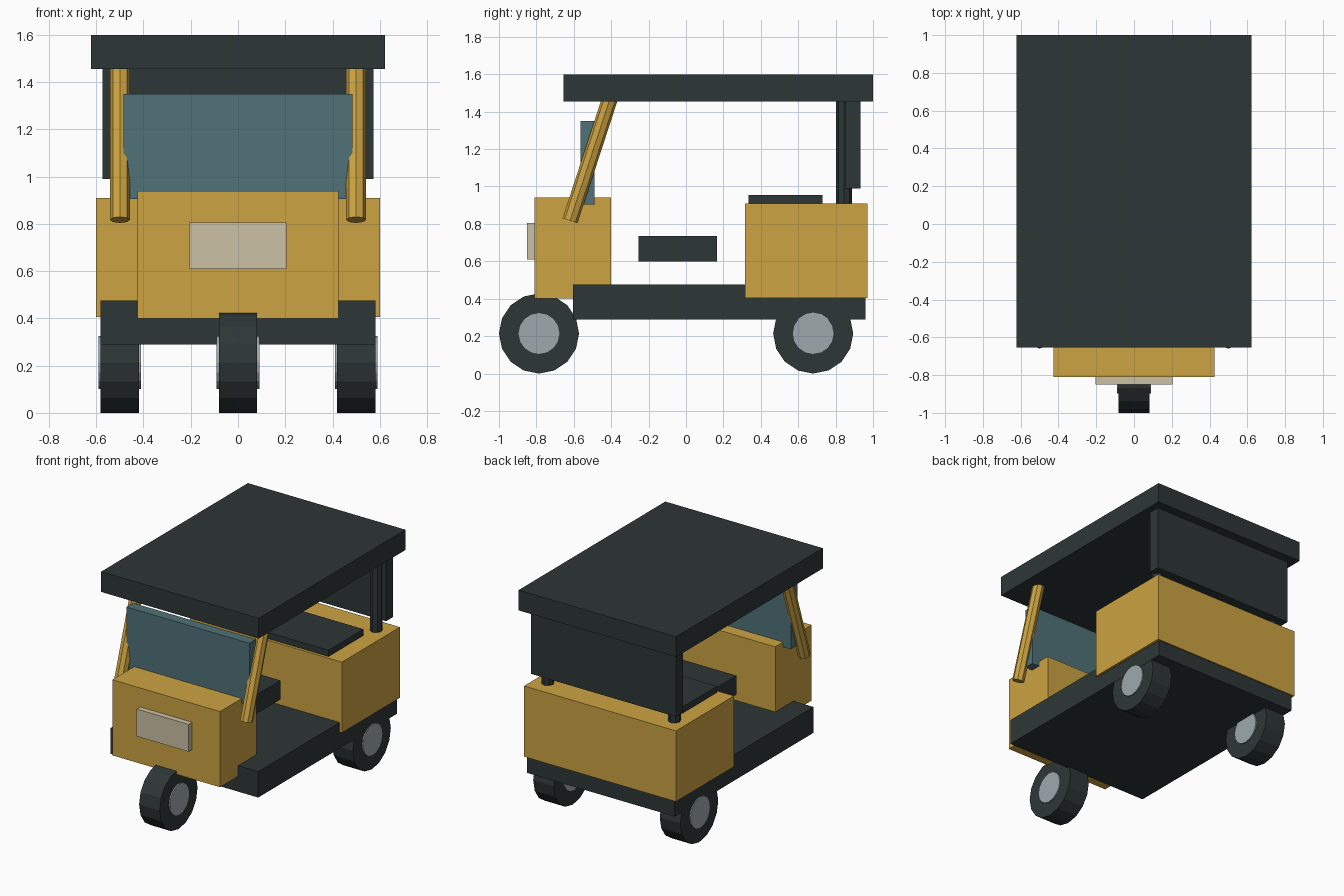
import bpy
import math
from mathutils import Vector

if "Cube" in bpy.data.objects:
    bpy.data.objects.remove(bpy.data.objects["Cube"], do_unlink=True)


def material(name, rgb):
    mat = bpy.data.materials.new(name)
    mat.use_nodes = True
    colour = (*rgb, 1)
    mat.diffuse_color = colour
    for node in mat.node_tree.nodes:
        if node.type == "BSDF_PRINCIPLED":
            node.inputs["Base Color"].default_value = colour
    return mat


yellow = material("yellow paint", (0.61, 0.366, 0.054))
charcoal = material("charcoal", (0.027, 0.037, 0.037))
glass = material("teal glass", (0.08, 0.168, 0.188))
cream = material("cream lamp", (0.597, 0.533, 0.376))
steel = material("grey steel", (0.342, 0.397, 0.423))


def finish(name, mat):
    obj = bpy.context.object
    obj.name = name
    obj.data.materials.append(mat)
    return obj


def box(name, mat, half_width, y0, y1, z0, z1):
    """Box centred on x, spanning the given y and z ranges."""
    bpy.ops.mesh.primitive_cube_add(size=1, location=(0, (y0 + y1) / 2, (z0 + z1) / 2))
    obj = finish(name, mat)
    obj.scale = (2 * half_width, y1 - y0, z1 - z0)
    bpy.ops.object.transform_apply(location=False, rotation=False, scale=True)


def rod(name, mat, start, end, radius, sides):
    """Flat-sided cylinder between two points."""
    start, end = Vector(start), Vector(end)
    axis = end - start
    bpy.ops.mesh.primitive_cylinder_add(vertices=sides, radius=radius, depth=axis.length,
                                        location=(start + end) / 2)
    obj = finish(name, mat)
    if abs(axis.x) > 0:
        obj.rotation_euler = (0, math.pi / 2, 0)
    else:
        obj.rotation_euler = (-math.atan2(axis.y, axis.z), 0, 0)


def wheel(name, x, y):
    radius = 0.214
    for part, mat, half, r in (("tyre", charcoal, 0.081, radius), ("hub", steel, 0.09, 0.112)):
        rod(f"{name}_{part}", mat, (x - half, y, radius), (x + half, y, radius), r, 16)


# Chassis and body
box("floor", charcoal, 0.583, -0.605, 0.96, 0.29, 0.475)
box("front_cowl", yellow, 0.425, -0.81, -0.40, 0.40, 0.94)
box("rear_body", yellow, 0.60, 0.315, 0.97, 0.405, 0.91)
box("headlamp_panel", cream, 0.205, -0.85, -0.80, 0.61, 0.805)
box("windscreen", glass, 0.485, -0.565, -0.49, 0.905, 1.35)

# Seats
box("driver_seat", charcoal, 0.22, -0.255, 0.165, 0.60, 0.735)
box("passenger_seat", charcoal, 0.48, 0.335, 0.73, 0.86, 0.955)

# Canopy
box("roof", charcoal, 0.622, -0.655, 1.0, 1.455, 1.60)
box("rear_curtain", charcoal, 0.573, 0.852, 0.933, 0.99, 1.46)

# Pillars and wheels on both sides
for side, s in (("left", 1), ("right", -1)):
    x = 0.5 * s
    rod(f"front_pillar_{side}", yellow, (x, -0.62, 0.817), (x, -0.405, 1.475), 0.042, 8)
    rod(f"rear_post_{side}", charcoal, (x, 0.845, 0.88), (x, 0.845, 1.47), 0.042, 8)
    wheel(f"rear_wheel_{side}", x, 0.68)
wheel("front_wheel", 0, -0.786)
